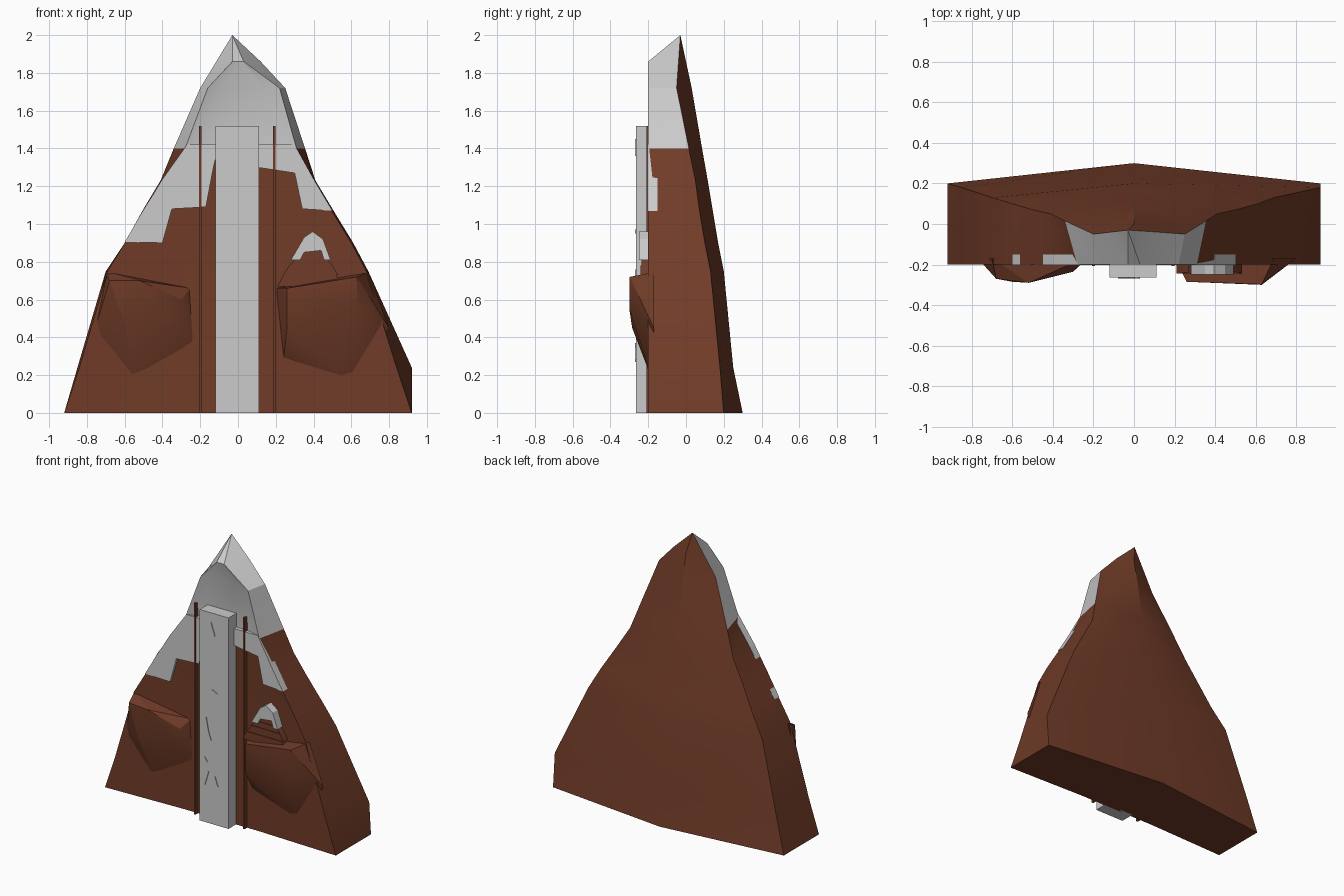
import bpy, bmesh, math
from mathutils import Vector

if "Cube" in bpy.data.objects:
    bpy.data.objects.remove(bpy.data.objects["Cube"])


def material(name, rgb):
    m = bpy.data.materials.new(name)
    m.diffuse_color = (*rgb, 1)
    m.use_nodes = True
    m.node_tree.nodes["Principled BSDF"].inputs["Base Color"].default_value = m.diffuse_color
    return m


ROCK = material("rock", (0.165, 0.045, 0.021))
SNOW = material("snow", (0.8, 0.8, 0.8))


def finish(bm, name, mats=(), smooth=None):
    bmesh.ops.recalc_face_normals(bm, faces=bm.faces)
    me = bpy.data.meshes.new(name)
    bm.to_mesh(me)
    bm.free()
    for m in mats:
        me.materials.append(m)
    ob = bpy.data.objects.new(name, me)
    bpy.context.collection.objects.link(ob)
    if smooth:
        bpy.ops.object.select_all(action='DESELECT')
        ob.select_set(True)
        bpy.context.view_layer.objects.active = ob
        bpy.ops.object.shade_smooth_by_angle(angle=math.radians(smooth))
    return ob


def plate(name, outline, y0, y1, mats=()):
    """Front-view (x, z) outline extruded in depth."""
    bm = bmesh.new()
    face = bm.faces.new([bm.verts.new((x, y0, z)) for x, z in outline])
    new = bmesh.ops.extrude_face_region(bm, geom=[face])["geom"]
    bmesh.ops.translate(bm, vec=(0, y1 - y0, 0),
                        verts=[v for v in new if isinstance(v, bmesh.types.BMVert)])
    return finish(bm, name, mats)


def box(name, x0, x1, y0, y1, z0, z1, mats=()):
    return plate(name, [(x0, z0), (x1, z0), (x1, z1), (x0, z1)], y0, y1, mats)


def hull(name, points, mats=()):
    bm = bmesh.new()
    for p in points:
        bm.verts.new(p)
    res = bmesh.ops.convex_hull(bm, input=bm.verts)
    loose = [v for v in bm.verts if not v.link_faces]
    bmesh.ops.delete(bm, geom=loose, context='VERTS')
    return finish(bm, name, mats, 25)


# Mountain: stacked rings (z, side left x, side right x, front left x, front right x, side y, back y, inner front y)
LEVELS = [
    (0.00, -0.92, 0.92, -0.92, 0.92, 0.20, 0.30, -0.18),
    (0.24, -0.85, 0.92, -0.84, 0.84, 0.18, 0.25, -0.18),
    (0.75, -0.70, 0.69, -0.69, 0.68, 0.13, 0.20, -0.18),
    (0.90, -0.60, 0.61, -0.60, 0.60, 0.10, 0.17, -0.18),
    (1.08, -0.50, 0.50, -0.50, 0.49, 0.07, 0.14, -0.18),
    (1.23, -0.41, 0.41, -0.40, 0.40, 0.05, 0.115, -0.18),
    (1.40, -0.34, 0.355, -0.28, 0.31, 0.015, 0.085, -0.175),
    (1.72, -0.20, 0.25, -0.16, 0.22, -0.05, 0.03, -0.175),
    (1.86, -0.115, 0.12, -0.03, 0.03, -0.04, 0.00, -0.20),
]
bm = bmesh.new()
rings = []
for z, xl, xr, fl, fr, ys, yb, yi in LEVELS:
    il, ir = max(fl * 0.65, -0.3), min(fr * 0.65, 0.3)
    pts = [(0, yb), (xl, ys), (fl, -0.2), (il, yi), (ir, yi), (fr, -0.2), (xr, ys)]
    rings.append([bm.verts.new((x, y, z)) for x, y in pts])
bm.faces.new(rings[0])
peak = bm.verts.new((-0.03, -0.03, 2.0))
for k, ring in enumerate(rings):
    for i in range(7):
        j = (i + 1) % 7
        if k + 1 < len(rings):
            f = bm.faces.new((ring[i], ring[j], rings[k + 1][j], rings[k + 1][i]))
        else:
            f = bm.faces.new((ring[i], ring[j], peak))
        f.material_index = int(LEVELS[k][0] >= 1.4 and 0 < i < 6)
finish(bm, "mountain", (ROCK, SNOW), 25)

# Snow patches hanging down the front
plate("snow_patch_left", [(-0.60, 0.905), (-0.40, 0.90), (-0.35, 1.08), (-0.17, 1.09),
      (-0.13, 1.30), (-0.10, 1.42), (-0.27, 1.42), (-0.405, 1.23)], -0.203, -0.15)
plate("snow_patch_right", [(0.50, 1.07), (0.34, 1.08), (0.30, 1.27), (0.10, 1.30),
      (0.10, 1.42), (0.30, 1.42), (0.405, 1.23)], -0.203, -0.15)

# Rocky outcrops on both sides
hull("right_outcrop", [
    (0.20, -0.17, 0.66), (0.69, -0.17, 0.745), (0.80, -0.17, 0.45), (0.60, -0.17, 0.15),
    (0.24, -0.17, 0.28), (0.24, -0.2, 0.66), (0.26, -0.285, 0.66), (0.63, -0.298, 0.72),
    (0.63, -0.30, 0.55), (0.26, -0.285, 0.45)], [ROCK])
hull("left_outcrop", [
    (-0.70, -0.17, 0.75), (-0.25, -0.17, 0.66), (-0.23, -0.17, 0.36), (-0.55, -0.17, 0.15),
    (-0.77, -0.17, 0.40), (-0.68, -0.27, 0.70), (-0.52, -0.29, 0.70), (-0.30, -0.235, 0.60),
    (-0.32, -0.23, 0.45), (-0.60, -0.285, 0.48)], [ROCK])

# Central stone slab and its flanking rails
box("slab", -0.12, 0.11, -0.265, -0.16, 0.0, 1.52)
for side, x in (("left", -0.2), ("right", 0.192)):
    box(side + "_rail", x - 0.007, x + 0.007, -0.208, -0.15, 0.0, 1.52, [ROCK])

# Thin raised cracks on the slab
CRACKS = [[(-0.07, 0.76), (-0.05, 0.66), (-0.03, 0.60)], [(-0.08, 0.47), (-0.06, 0.44)],
          [(-0.08, 0.27), (-0.05, 0.37)], [(0.0, 0.35), (0.025, 0.28)],
          [(-0.02, 0.97), (0.02, 0.95)], [(-0.03, 1.45), (0.0, 1.36)]]
for n, path in enumerate(CRACKS):
    edge = [(x + 0.004, z) for x, z in reversed(path)]
    plate(f"crack_{n + 1}", path + edge, -0.27, -0.26)

# Little stepped mountain on the right ledge
TIERS = [(0.21, 0.55, 0.67, 0.73), (0.24, 0.53, 0.73, 0.78), (0.275, 0.50, 0.78, 0.82),
         (0.30, 0.48, 0.82, 0.86)]
for n, (x0, x1, z0, z1) in enumerate(TIERS):
    plate(f"small_peak_tier_{n + 1}", [(x0, z0), (x1, z0), (x1 - 0.03, z1), (x0 + 0.03, z1)],
          -0.245 + 0.005 * n, -0.16, [ROCK])
plate("small_peak_snow", [(0.28, 0.81), (0.33, 0.81), (0.35, 0.85), (0.44, 0.86), (0.455, 0.81),
      (0.49, 0.81), (0.45, 0.92), (0.395, 0.96), (0.35, 0.93)], -0.248, -0.17)
